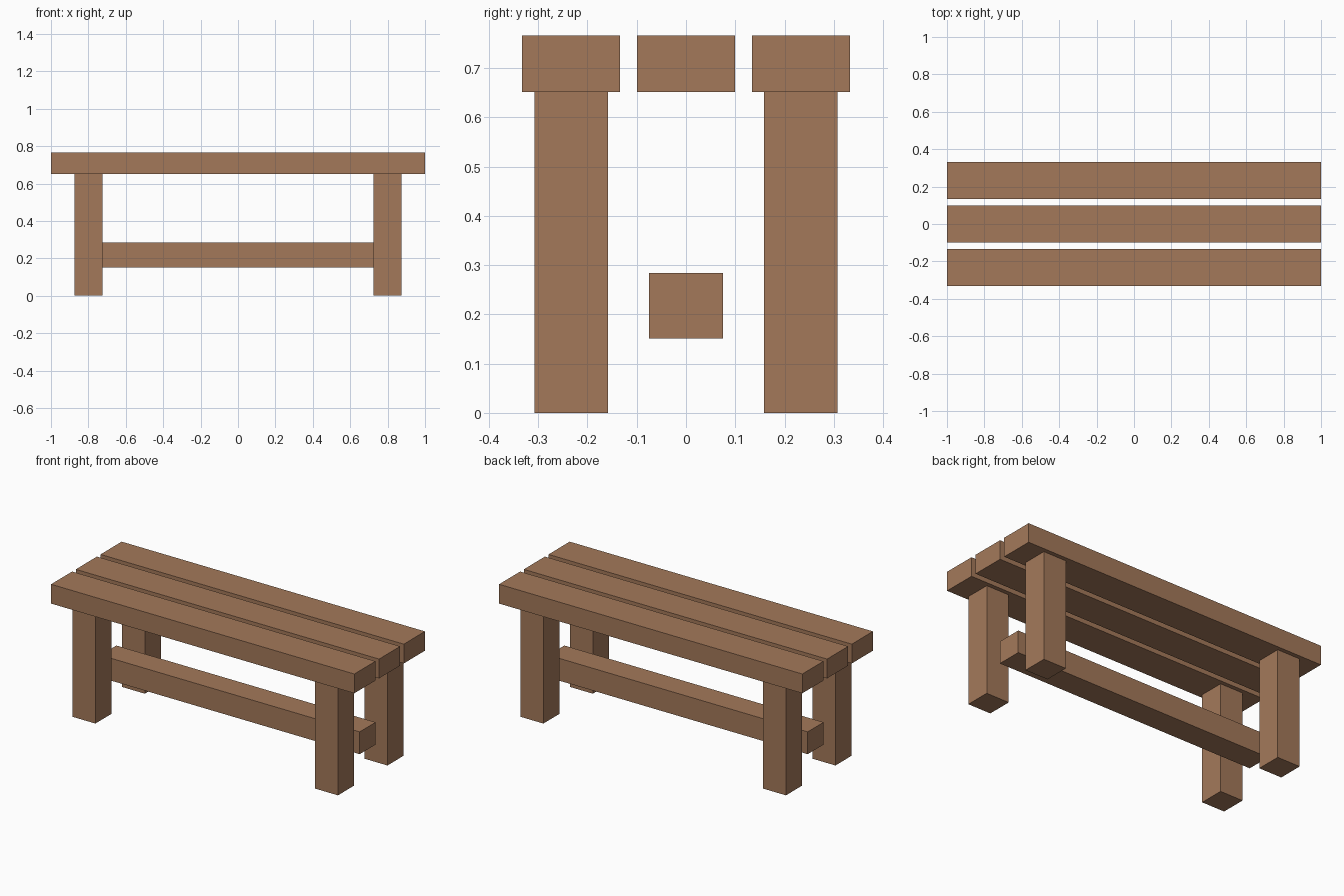
import bpy

default_cube = bpy.data.objects.get("Cube")
if default_cube:
    bpy.data.objects.remove(default_cube, do_unlink=True)

wood = bpy.data.materials.new("brown wood")
wood.use_nodes = True
colour = (0.371, 0.191, 0.102, 1)
wood.diffuse_color = colour
wood.node_tree.nodes["Principled BSDF"].inputs["Base Color"].default_value = colour


def beam(name, centre, size):
    """Add a square-edged timber with flat faces."""
    bpy.ops.mesh.primitive_cube_add(size=1, location=centre)
    obj = bpy.context.object
    obj.name = name
    obj.scale = size
    bpy.ops.object.transform_apply(location=False, rotation=False, scale=True)
    obj.data.materials.append(wood)
    return obj


SEAT_TOP, SEAT_BOTTOM = 0.766, 0.651
SPACING = 0.233
LEG_X, LEG_WIDTH = 0.8, 0.15

# Three seat planks with narrow gaps
for name, side in (("front", -1), ("middle", 0), ("back", 1)):
    beam(name + "_seat_plank",
         (0, side * SPACING, (SEAT_TOP + SEAT_BOTTOM) / 2),
         (2, 0.199, SEAT_TOP - SEAT_BOTTOM))

# Four legs under the outer planks
for end, sx in (("left", 1), ("right", -1)):
    for face, sy in (("front", -1), ("back", 1)):
        beam(f"{face}_{end}_leg",
             (sx * LEG_X, sy * SPACING, SEAT_BOTTOM / 2),
             (LEG_WIDTH, LEG_WIDTH, SEAT_BOTTOM))

# Long rail running between the legs
beam("lower_rail", (0, 0, 0.2175), (1.71, LEG_WIDTH, 0.133))
